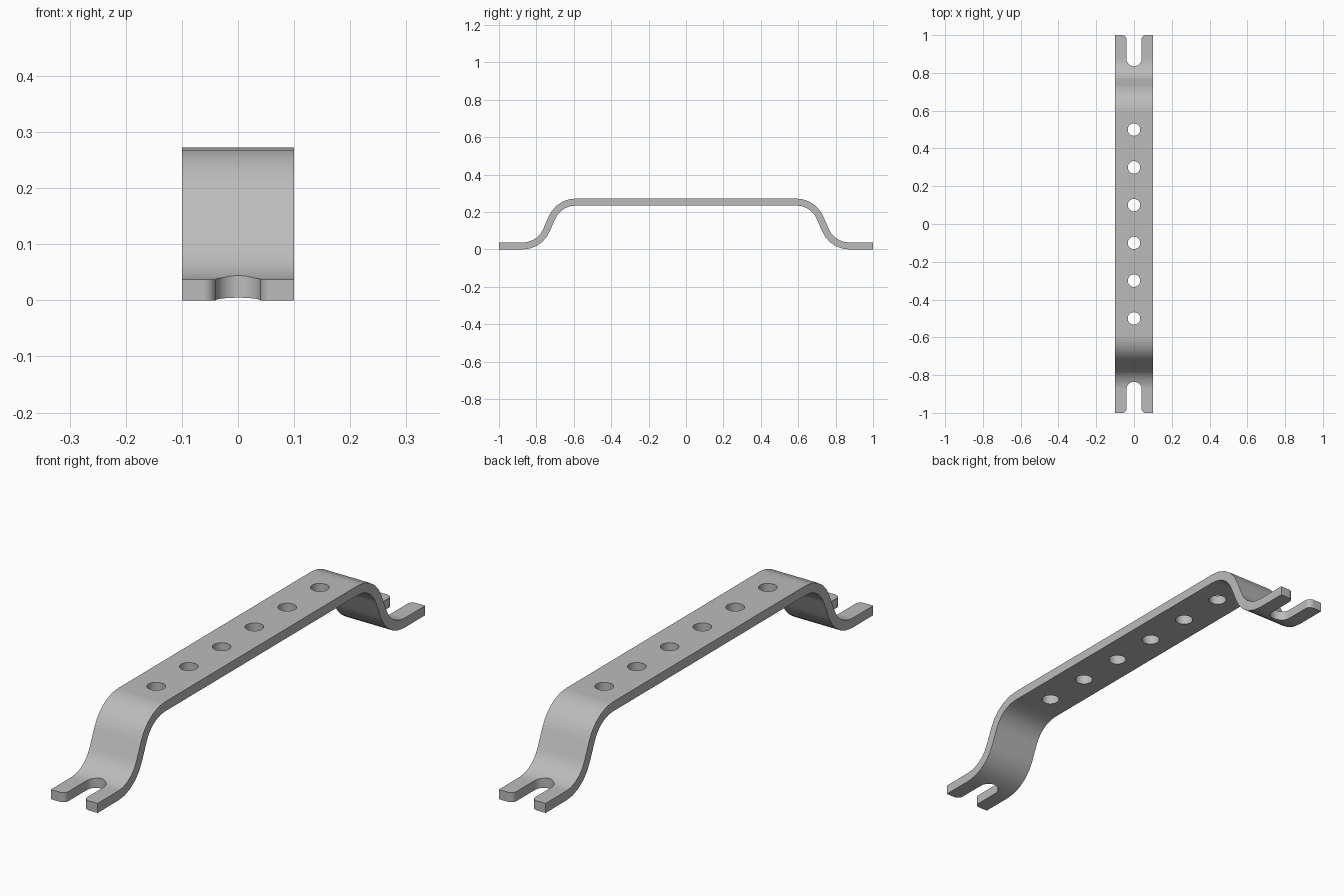
import bpy, bmesh
from math import sin, cos, pi, radians
from mathutils import Vector

cube = bpy.data.objects.get("Cube")
if cube:
    bpy.data.objects.remove(cube, do_unlink=True)

WIDTH, THICK, TOP = 0.2, 0.037, 0.272
BEND, SLOPE = 0.138, radians(68)      # bend radius and steepest angle
FLAT_END, FOOT_START = 0.59, 0.873    # where the bends begin and end
STEPS = 5

steel = bpy.data.materials.new("grey steel")
steel.use_nodes = True
colour = (0.5, 0.5, 0.5, 1)
steel.diffuse_color = colour
steel.node_tree.nodes["Principled BSDF"].inputs["Base Color"].default_value = colour


def prism(name, points, direction):
    """Closed outline extruded along a direction."""
    bm = bmesh.new()
    face = bm.faces.new([bm.verts.new(p) for p in points])
    new = bmesh.ops.extrude_face_region(bm, geom=[face])["geom"]
    bmesh.ops.translate(bm, vec=direction,
                        verts=[g for g in new if isinstance(g, bmesh.types.BMVert)])
    bmesh.ops.recalc_face_normals(bm, faces=bm.faces)
    mesh = bpy.data.meshes.new(name)
    bm.to_mesh(mesh)
    bm.free()
    mesh.materials.append(steel)
    obj = bpy.data.objects.new(name, mesh)
    bpy.context.collection.objects.link(obj)
    return obj


def arc(cx, cy, r, start, end, steps):
    return [(cx + r * cos(start + (end - start) * i / steps),
             cy + r * sin(start + (end - start) * i / steps))
            for i in range(steps + 1)]


# Bent strip: side outline of one half, mirrored to the other end
def surface(offset):
    mid = THICK / 2
    upper = arc(FLAT_END, TOP - mid - BEND, BEND + offset, pi / 2, pi / 2 - SLOPE, STEPS)
    lower = arc(FOOT_START, mid + BEND, BEND - offset, -pi / 2 - SLOPE, -pi / 2, STEPS)
    half = upper + lower + [(1, mid + offset)]
    return [(-y, z) for y, z in reversed(half)] + half


outline = surface(THICK / 2) + surface(-THICK / 2)[::-1]
strip = prism("bent_strip", [(-WIDTH / 2, y, z) for y, z in outline], Vector((WIDTH, 0, 0)))

# Round holes along the top plate
cutters = []
for i in range(6):
    y = -0.5 + 0.2 * i
    circle = arc(0, y, 0.033, 0, 2 * pi, 32)[:-1]
    cutters.append(prism("hole_cutter", [(x, v, -0.1) for x, v in circle], Vector((0, 0, 0.6))))

# Open slots in both feet, with rounded mouths
HALF, ROUND = 0.04, 0.022
mouth = arc(HALF + ROUND, 1 - ROUND, ROUND, pi, pi / 2, 6) + [(HALF + ROUND, 1.1)]
slot = arc(0, 0.875, HALF, pi, 2 * pi, 20) + mouth + [(-x, y) for x, y in reversed(mouth)]
for side in (-1, 1):
    cutters.append(prism("slot_cutter", [(x, side * y, -0.1) for x, y in slot],
                         Vector((0, 0, 0.6))))

# Cut, then keep the result as plain geometry
bpy.context.view_layer.objects.active = strip
strip.select_set(True)
for cutter in cutters:
    cutter.hide_render = True
    cut = strip.modifiers.new("cut", "BOOLEAN")
    cut.operation, cut.solver, cut.object = "DIFFERENCE", "EXACT", cutter
    bpy.ops.object.modifier_apply(modifier=cut.name)
for cutter in cutters:
    bpy.data.objects.remove(cutter, do_unlink=True)

bpy.ops.object.shade_smooth_by_angle(angle=radians(30))
weighted = strip.modifiers.new("even shading", "WEIGHTED_NORMAL")
weighted.keep_sharp = True
